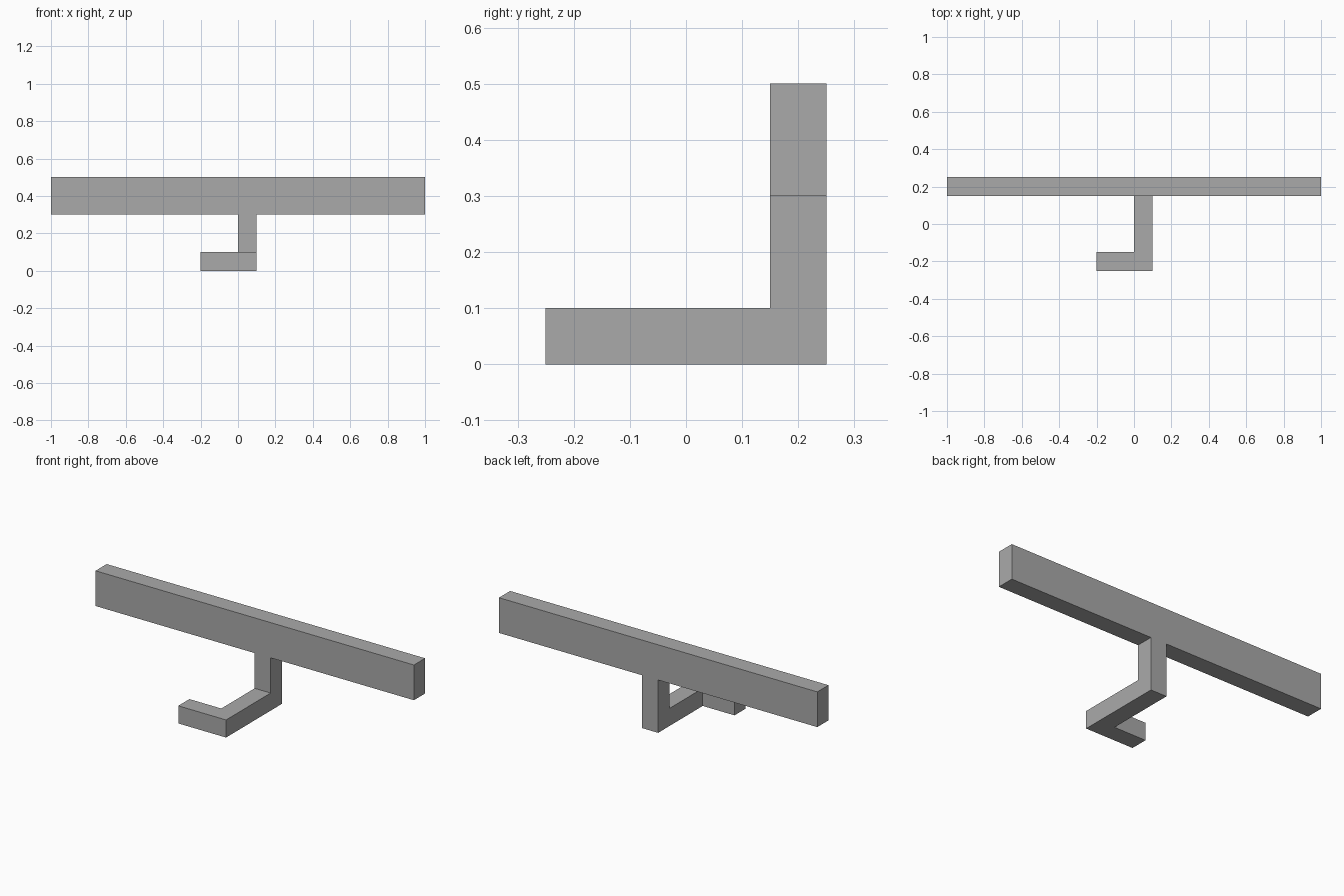
import bpy
import bmesh
from mathutils import Matrix, Vector

cube = bpy.data.objects.get("Cube")
if cube:
    bpy.data.objects.remove(cube, do_unlink=True)

grey = bpy.data.materials.new("plain grey")
grey.use_nodes = True
colour = (0.4, 0.4, 0.4, 1.0)
grey.diffuse_color = colour
grey.node_tree.nodes["Principled BSDF"].inputs["Base Color"].default_value = colour

X, Y, Z = Vector((1, 0, 0)), Vector((0, 1, 0)), Vector((0, 0, 1))
bm = bmesh.new()


def grow(block, direction, length):
    """Extrude the block's face towards a direction; return the new block's centre."""
    face = min(bm.faces, key=lambda f: (f.calc_center_median() - block - direction * 0.05).length
               + (1 - f.normal.dot(direction)))
    start = face.calc_center_median()
    new = bmesh.ops.extrude_discrete_faces(bm, faces=[face])["faces"][0]
    bmesh.ops.translate(bm, verts=new.verts, vec=direction * length)
    bm.normal_update()
    return start + direction * length / 2


# Rear corner block that the post and the arm grow from
corner = Vector((0.05, 0.2, 0.05))
bmesh.ops.create_cube(bm, size=0.1, matrix=Matrix.Translation(corner))
bm.normal_update()

# Post, then the crossbar growing sideways from its head
post = grow(corner, Z, 0.2)
head = grow(post + Z * 0.05, Z, 0.2)
grow(head, X, 0.9)
grow(head, -X, 1.0)

# Forward arm with a hooked end
arm = grow(corner, -Y, 0.3)
elbow = grow(arm - Y * 0.1, -Y, 0.1)
grow(elbow, -X, 0.2)

# Merge the flat faces into clean panels
bmesh.ops.dissolve_limit(bm, angle_limit=0.01, verts=bm.verts, edges=bm.edges)
bmesh.ops.recalc_face_normals(bm, faces=bm.faces)

mesh = bpy.data.meshes.new("crossbar_with_hook")
bm.to_mesh(mesh)
bm.free()
mesh.materials.append(grey)
bpy.context.collection.objects.link(bpy.data.objects.new("crossbar_with_hook", mesh))
